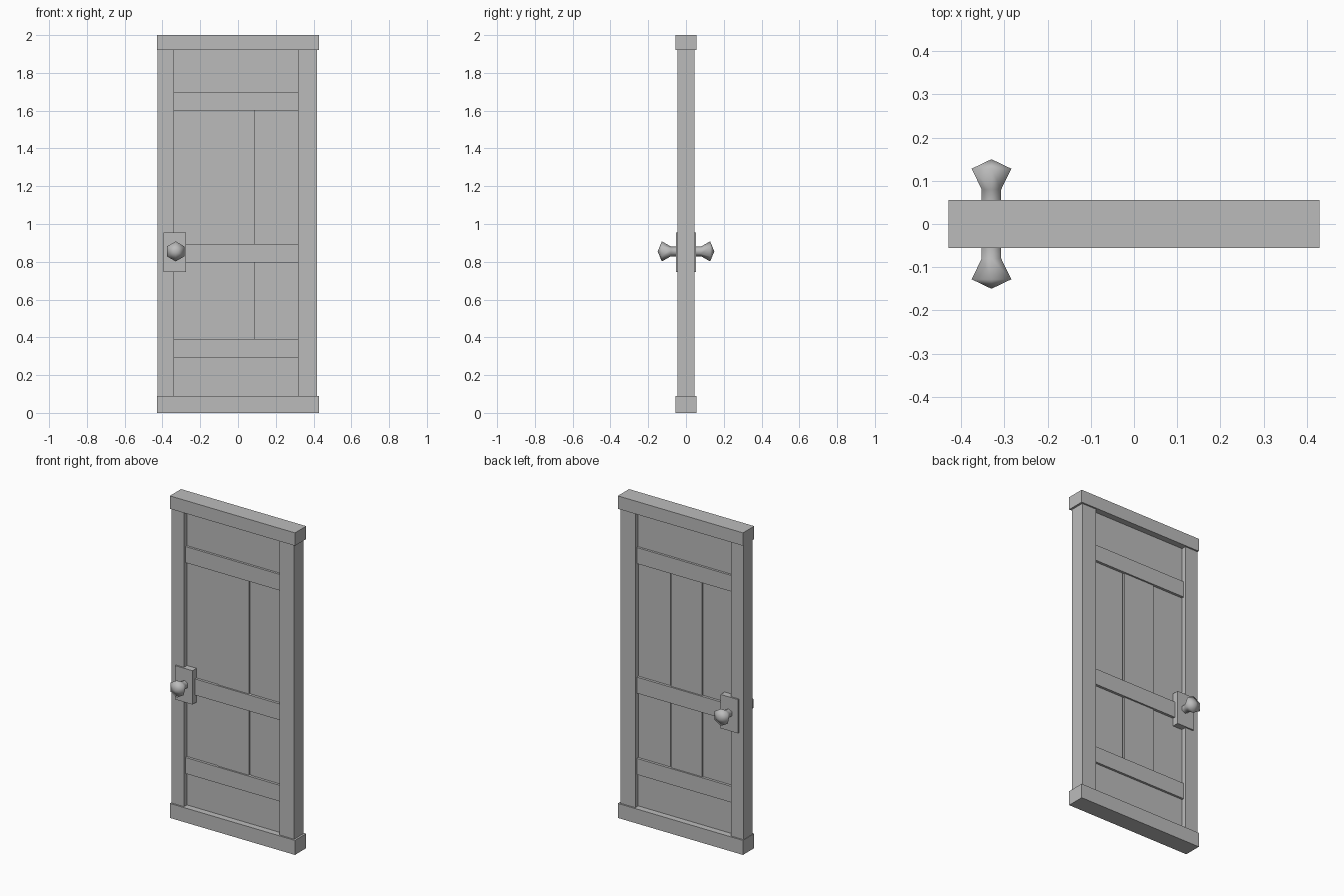
import bpy
import math
from mathutils import Matrix

cube = bpy.data.objects.get("Cube")
if cube:
    bpy.data.objects.remove(cube, do_unlink=True)

GREY = (0.5, 0.5, 0.5, 1.0)
grey = bpy.data.materials.new("plain grey")
grey.use_nodes = True
grey.diffuse_color = GREY
grey.node_tree.nodes["Principled BSDF"].inputs["Base Color"].default_value = GREY


def add_mesh(name, verts, faces):
    mesh = bpy.data.meshes.new(name)
    mesh.from_pydata(verts, [], faces)
    mesh.materials.append(grey)
    obj = bpy.data.objects.new(name, mesh)
    bpy.context.collection.objects.link(obj)
    return obj


def board(name, x0, x1, z0, z1, half):
    """Board spanning x0..x1 and z0..z1, centred through the door's thickness."""
    bpy.ops.mesh.primitive_cube_add(size=1)
    obj = bpy.context.object
    obj.name = name
    obj.data.transform(Matrix.Translation(((x0 + x1) / 2, 0, (z0 + z1) / 2))
                       @ Matrix.Diagonal((x1 - x0, 2 * half, z1 - z0, 1)))
    obj.data.materials.append(grey)
    return obj


def knob(name, side):
    """Six-sided turned knob along y; the profile is (distance, radius)."""
    profile = [(0.05, 0.026), (0.08, 0.026), (0.128, 0.053)]
    n = 6
    verts = []
    for dist, radius in profile:
        for i in range(n):
            a = math.pi / 2 + side * math.tau * i / n
            verts.append((-0.33 + radius * math.cos(a), side * dist,
                          0.855 + radius * math.sin(a)))
    verts.append((-0.33, side * 0.15, 0.855))
    faces = []
    for r in range(len(profile) - 1):
        for i in range(n):
            j = (i + 1) % n
            faces.append((r * n + i, (r + 1) * n + i, (r + 1) * n + j, r * n + j))
    last = (len(profile) - 1) * n
    faces += [(last + i, len(verts) - 1, last + (i + 1) % n) for i in range(n)]
    obj = add_mesh(name, verts, faces)
    obj.data.shade_smooth()
    return obj


LEFT, RIGHT = -0.34, 0.317     # inner edges of the stiles
LOW, HIGH = 0.09, 1.92         # inner edges of the end beams

# Frame
board("top_beam", -0.43, 0.43, HIGH, 2.0, 0.055)
board("bottom_beam", -0.43, 0.43, 0, LOW, 0.055)
board("right_stile", -0.427, LEFT, LOW, HIGH, 0.045)
board("left_stile", RIGHT, 0.417, LOW, HIGH, 0.045)

# Cross rails
for name, z in (("lower_rail", 0.29), ("middle_rail", 0.795), ("upper_rail", 1.6)):
    board(name, LEFT, RIGHT, z, z + 0.1, 0.03)

# Panels and planks over a thin core
board("core_panel", LEFT, RIGHT, 0.39, 1.6, 0.008)
board("upper_panel", LEFT, RIGHT, 1.7, HIGH, 0.016)
board("lower_panel", LEFT, RIGHT, LOW, 0.29, 0.016)
board("right_plank", LEFT, -0.125, 0.39, 1.6, 0.014)
board("middle_plank", -0.125, 0.088, 0.39, 1.6, 0.02)
board("left_plank", 0.098, RIGHT, 0.39, 1.6, 0.014)

# Lock plate and knobs on both faces
board("lock_plate", -0.394, -0.275, 0.745, 0.955, 0.054)
knob("front_knob", -1)
knob("back_knob", 1)
